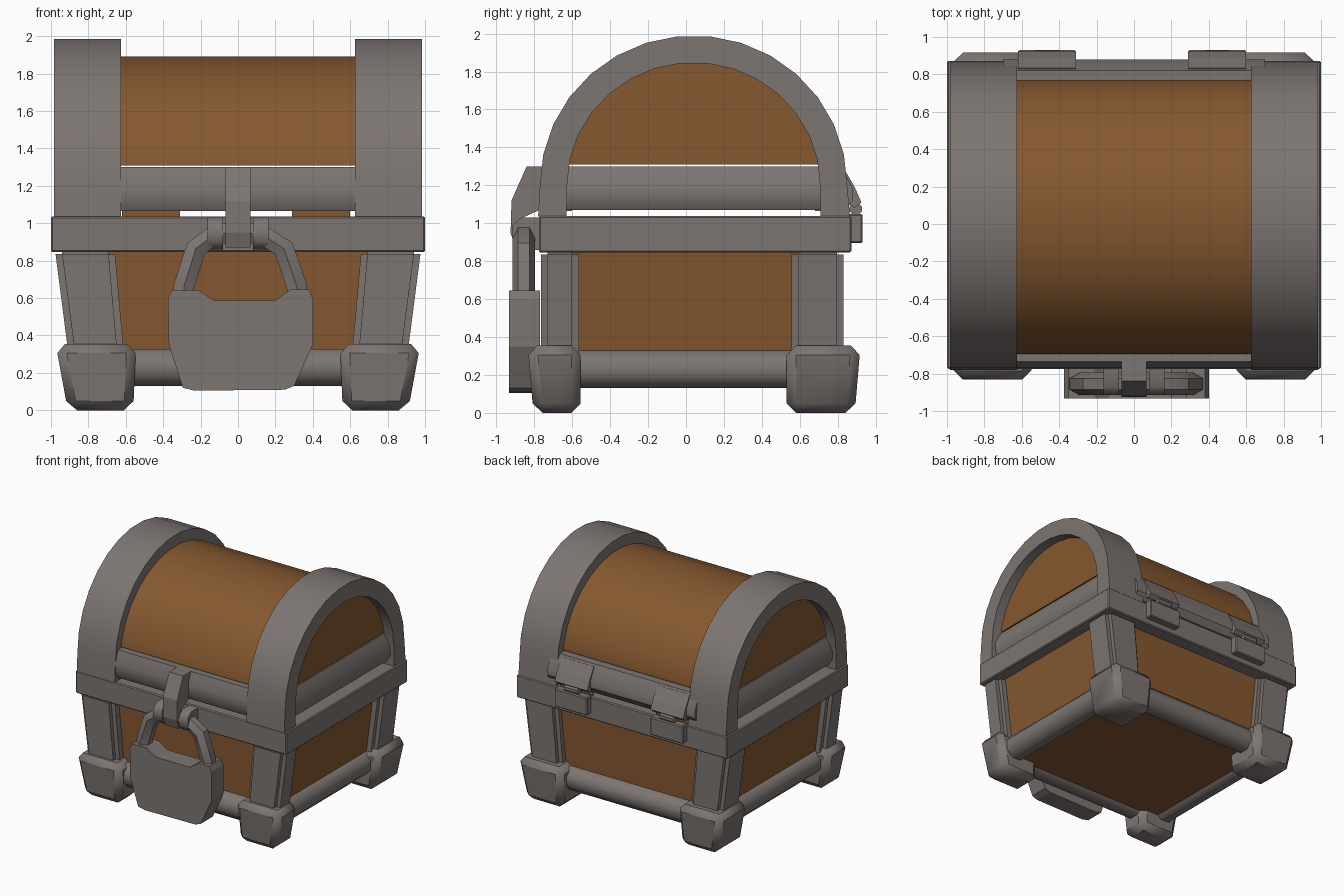
import bpy, bmesh, math
from mathutils import Vector

if "Cube" in bpy.data.objects:
    bpy.data.objects.remove(bpy.data.objects["Cube"])


def material(name, rgb):
    m = bpy.data.materials.new(name)
    m.diffuse_color = (*rgb, 1)
    m.use_nodes = True
    m.node_tree.nodes["Principled BSDF"].inputs["Base Color"].default_value = m.diffuse_color
    return m


METAL = material("grey metal", (0.205, 0.18, 0.17))
WOOD = material("brown wood", (0.235, 0.098, 0.029))


def finish(name, bm, mat, bevel=0, segs=1, smooth=0):
    bmesh.ops.recalc_face_normals(bm, faces=bm.faces[:])
    if bevel:
        bmesh.ops.bevel(bm, geom=bm.edges[:], offset=bevel, segments=segs,
                        affect='EDGES', clamp_overlap=True)
    me = bpy.data.meshes.new(name)
    bm.to_mesh(me)
    bm.free()
    me.materials.append(mat)
    ob = bpy.data.objects.new(name, me)
    bpy.context.collection.objects.link(ob)
    if smooth:
        bpy.ops.object.select_all(action='DESELECT')
        ob.select_set(True)
        bpy.context.view_layer.objects.active = ob
        bpy.ops.object.shade_smooth_by_angle(angle=math.radians(smooth))
    return ob


def prism(name, pts, axis, lo, hi, mat, **kw):
    """Extrude a profile: (y, z) along x, or (x, z) along y."""
    bm = bmesh.new()

    def put(p, d):
        return bm.verts.new((d, p[0], p[1]) if axis == 'x' else (p[0], d, p[1]))
    a = [put(p, lo) for p in pts]
    b = [put(p, hi) for p in pts]
    bm.faces.new(a)
    bm.faces.new(b[::-1])
    for i in range(len(pts)):
        j = (i + 1) % len(pts)
        bm.faces.new((a[i], b[i], b[j], a[j]))
    return finish(name, bm, mat, **kw)


def taper(name, low, high, z0, z1, mat, **kw):
    """Box between two rectangles (x0, x1, y0, y1)."""
    bm = bmesh.new()
    rings = []
    for (x0, x1, y0, y1), z in ((low, z0), (high, z1)):
        rings.append([bm.verts.new((x, y, z)) for x, y in
                      ((x0, y0), (x1, y0), (x1, y1), (x0, y1))])
    a, b = rings
    bm.faces.new(a[::-1])
    bm.faces.new(b)
    for i in range(4):
        j = (i + 1) % 4
        bm.faces.new((a[i], a[j], b[j], b[i]))
    return finish(name, bm, mat, **kw)


def box(name, x0, x1, y0, y1, z0, z1, mat, **kw):
    return taper(name, (x0, x1, y0, y1), (x0, x1, y0, y1), z0, z1, mat, **kw)


def circle(cx, cz, r, n):
    return [(cx + r * math.cos(math.tau * (i + .5) / n),
             cz + r * math.sin(math.tau * (i + .5) / n)) for i in range(n)]


def arc(ry, rz, zc, n=15):
    return [(0.04 - ry * math.cos(math.pi * i / n),
             zc + rz * math.sin(math.pi * i / n)) for i in range(n + 1)]


# Wooden body and metal rim
taper("body", (-.81, .81, -.67, .75), (-.91, .91, -.68, .76), .16, .95, WOOD)
box("rim", -1, 1, -.775, .872, .845, 1.037, METAL, bevel=.008)

# Corner posts and feet
for sx, side in ((-1, "left"), (1, "right")):
    for y0, y1, f0, f1, end in ((-.765, -.565, -.835, -.555, "front"),
                                (.555, .83, .53, .92, "back")):
        def rect(a, b, c, d):
            return (min(sx * a, sx * b), max(sx * a, sx * b), c, d)
        taper(f"{end}_{side}_post", rect(.605, .9, y0, y1), rect(.66, .98, y0, y1),
              .25, .87, METAL, bevel=.035, segs=2, smooth=50)
        o0, o1 = (.03, 0) if end == "front" else (0, .03)
        taper(f"{end}_{side}_foot", rect(.56, .91, f0 + o0, f1 - o1),
              rect(.545, .975, f0, f1), 0, .355, METAL, bevel=.05, smooth=40)

# Rounded bars along the bottom
for y, n in ((-.665, "front"), (.735, "back")):
    prism(f"{n}_bottom_bar", circle(y, .23, .107, 8), 'x', -.75, .75, METAL, smooth=50)
for x, n in ((-.79, "left"), (.79, "right")):
    prism(f"{n}_bottom_bar", circle(x, .23, .107, 8), 'y', -.65, .7, METAL, smooth=50)

# Lid: wooden vault and two metal arches
vault = [(-.695, 1.31)] + [p for p in arc(.745, .695, 1.2) if p[1] > 1.32] + [(.77, 1.31)]
prism("lid_wood", vault, 'x', -.9, .9, WOOD, smooth=30)
outer = [(-.78, 1.035)] + arc(.81, .79, 1.2) + [(.865, 1.035)]
inner = [(-.63, 1.035)] + arc(.667, .647, 1.2) + [(.71, 1.035)]
for x0, x1, n in ((-.985, -.625, "left"), (.625, .985, "right")):
    bm = bmesh.new()
    rows = [[bm.verts.new((x, y, z)) for y, z in prof]
            for x, prof in ((x0, outer), (x1, outer), (x1, inner), (x0, inner))]
    for k in range(4):
        p, q = rows[k], rows[(k + 1) % 4]
        for i in range(len(p) - 1):
            bm.faces.new((p[i], q[i], q[i + 1], p[i + 1]))
    for i in (0, -1):
        bm.faces.new([r[i] for r in rows])
    finish(f"{n}_lid_arch", bm, METAL, smooth=30)

# Faceted bars along the lid edge
prism("front_lid_bar", [(-.60, 1.065), (-.74, 1.065), (-.77, 1.12), (-.77, 1.2),
                        (-.735, 1.3), (-.60, 1.3)], 'x', -.7, .7, METAL, smooth=35)
prism("back_lid_bar", [(.68, 1.065), (.84, 1.065), (.88, 1.12), (.88, 1.18),
                       (.82, 1.3), (.68, 1.3)], 'x', -.7, .7, METAL, smooth=35)
for s, n in ((-1, "left"), (1, "right")):
    prism(f"{n}_lid_bar", [(s * x, z) for x, z in
                           ((.75, 1.07), (.92, 1.07), (.95, 1.12), (.95, 1.2),
                            (.9, 1.3), (.75, 1.3))], 'y', -.66, .74, METAL, smooth=35)

# Hinges on the back
for x0, n in ((-.62, "left"), (.29, "right")):
    x1 = x0 + .31
    prism(f"{n}_hinge_top", [(.80, 1.27), (.835, 1.285), (.89, 1.19), (.925, 1.11),
                             (.89, 1.08), (.86, 1.1)], 'x', x0, x1, METAL)
    box(f"{n}_hinge_plate", x0, x1, .86, .93, .895, 1.05, METAL, bevel=.008)
    prism(f"{n}_hinge_knuckle", circle(.895, 1.075, .035, 8), 'x',
          x0 + .09, x1 - .09, METAL)
    box(f"{n}_hinge_inside", x0, x1, .84, .846, 1.037, 1.07, WOOD)

# Clasp and the two staples on the front
prism("clasp", [(-.72, 1.3), (-.84, 1.3), (-.92, 1.12), (-.925, .95), (-.9, .87),
                (-.86, .87), (-.86, 1.03), (-.77, 1.07)], 'x', -.067, .067, METAL)
for x in (-.122, .122):
    prism("staple", [(-.76, .86), (-.87, .86), (-.915, .9), (-.915, .99),
                     (-.87, 1.03), (-.76, 1.03)], 'x', x - .042, x + .042, METAL, smooth=50)

# Padlock body
prism("padlock", [(-.375, .6), (-.35, .642), (-.21, .642), (-.13, .588), (.2, .588),
                  (.28, .645), (.38, .645), (.4, .6), (.4, .35), (.3, .13), (.25, .11),
                  (-.23, .105), (-.295, .12), (-.37, .35)], 'y', -.933, -.77, METAL)

# Padlock shackle: square-ish bar swept along a path
path = [Vector((x, z)) for x, z in ((-.29, .58), (-.29, .66), (-.225, .865), (-.12, .945),
                                    (.12, .945), (.245, .865), (.315, .66), (.315, .58))]
bm = bmesh.new()
rings = []
for i, p in enumerate(path):
    t = (path[min(i + 1, 7)] - path[max(i - 1, 0)]).normalized()
    nrm = Vector((-t.y, t.x))
    ring = []
    for k in range(6):
        a = math.tau * k / 6
        q = p + nrm * (.055 * math.sin(a) / .866)
        ring.append(bm.verts.new((q.x, -.855 + .06 * math.cos(a), q.y)))
    rings.append(ring)
for p, q in zip(rings, rings[1:]):
    for k in range(6):
        bm.faces.new((p[k], p[(k + 1) % 6], q[(k + 1) % 6], q[k]))
bm.faces.new(rings[0])
bm.faces.new(rings[-1])
finish("shackle", bm, METAL, smooth=35)
